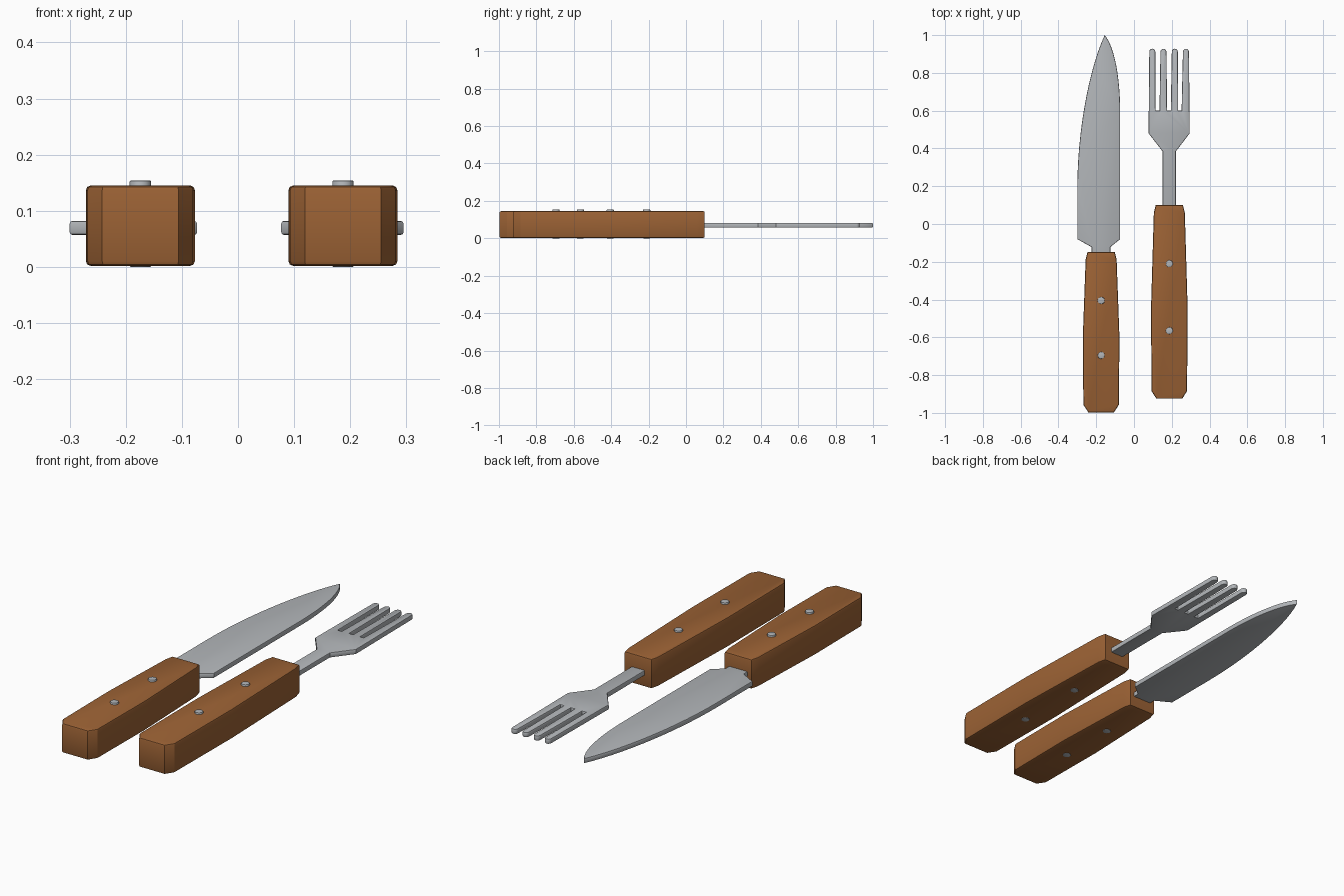
import bpy, bmesh, math
from mathutils import Vector
from mathutils.geometry import interpolate_bezier

if "Cube" in bpy.data.objects:
    bpy.data.objects.remove(bpy.data.objects["Cube"])


def material(name, color):
    m = bpy.data.materials.new(name)
    m.diffuse_color = (*color, 1)
    m.use_nodes = True
    m.node_tree.nodes["Principled BSDF"].inputs["Base Color"].default_value = m.diffuse_color
    return m


WOOD = material("brown wood", (0.33, 0.122, 0.035))
STEEL = material("grey steel", (0.45, 0.47, 0.49))


def finish(bm, name, mat):
    bmesh.ops.recalc_face_normals(bm, faces=bm.faces)
    me = bpy.data.meshes.new(name)
    bm.to_mesh(me)
    bm.free()
    me.materials.append(mat)
    ob = bpy.data.objects.new(name, me)
    bpy.context.collection.objects.link(ob)
    bpy.ops.object.select_all(action='DESELECT')
    ob.select_set(True)
    bpy.context.view_layer.objects.active = ob
    bpy.ops.object.shade_smooth_by_angle(angle=math.radians(30))
    return ob


def slab(name, outline, z0, z1, bevel, mat):
    """Extrude an outline upward and round its top and bottom rims."""
    bm = bmesh.new()
    face = bm.faces.new([bm.verts.new((x, y, z0)) for x, y in outline])
    ext = bmesh.ops.extrude_face_region(bm, geom=[face], use_keep_orig=True)
    top = [v for v in ext["geom"] if isinstance(v, bmesh.types.BMVert)]
    bmesh.ops.translate(bm, verts=top, vec=(0, 0, z1 - z0))
    bmesh.ops.recalc_face_normals(bm, faces=bm.faces)
    rims = [e for e in bm.edges if abs(e.verts[0].co.z - e.verts[1].co.z) < 1e-6]
    bmesh.ops.bevel(bm, geom=rims, offset=bevel, segments=2, profile=0.5,
                    affect='EDGES', clamp_overlap=True)
    return finish(bm, name, mat)


def curve(a, b, c, d, n=14):
    pts = interpolate_bezier(*[Vector((*p, 0)) for p in (a, b, c, d)], n)
    return [(p.x, p.y) for p in pts]


def handle(name, cx, y0, y1, y_wide):
    half = [(0.068, y0), (0.094, y0 + 0.04), (0.097, y_wide),
            (0.082, y1 - 0.04), (0.072, y1)]
    outline = [(cx + x, y) for x, y in half] + [(cx - x, y) for x, y in reversed(half)]
    slab(name, outline, 0.002, 0.145, 0.008, WOOD)


def rivet(name, x, y):
    ring = [(x + 0.019 * math.cos(i * math.tau / 12),
             y + 0.019 * math.sin(i * math.tau / 12)) for i in range(12)]
    slab(name, ring, 0.0, 0.154, 0.002, STEEL)


# Handles and their rivets
handle("knife_handle", -0.174, -0.997, -0.148, -0.6)
handle("fork_handle", 0.187, -0.925, 0.10, -0.45)
for i, (x, y) in enumerate([(-0.174, -0.405), (-0.174, -0.695)]):
    rivet(f"knife_rivet_{i + 1}", x, y)
for i, (x, y) in enumerate([(0.187, -0.21), (0.187, -0.565)]):
    rivet(f"fork_rivet_{i + 1}", x, y)

# Knife blade: short tang, shoulders, curved edge and spine meeting at the tip
edge = curve((-0.073, 0.60), (-0.075, 0.79), (-0.105, 0.94), (-0.155, 1.0))
spine = curve((-0.155, 1.0), (-0.235, 0.83), (-0.30, 0.50), (-0.30, 0.19))
blade = [(-0.225, -0.20), (-0.125, -0.20), (-0.125, -0.122), (-0.073, -0.08)]
blade += edge + spine[1:] + [(-0.30, -0.08), (-0.225, -0.122)]
slab("knife_blade", blade, 0.057, 0.082, 0.005, STEEL)

# Fork head: neck, shoulders and four round-tipped tines
head = [(0.151, 0.05), (0.222, 0.05), (0.222, 0.385), (0.295, 0.48)]
tines = [(0.275, 0.252, 0.295), (0.216, 0.195, 0.234),
         (0.156, 0.135, 0.175), (0.097, 0.077, 0.114)]
for i, (cx, left, right) in enumerate(tines):
    if i:
        head.append((right, 0.60))
    head += [(cx + 0.016 * math.cos(a * math.pi / 6),
              0.912 + 0.016 * math.sin(a * math.pi / 6)) for a in range(7)]
    head.append((left, 0.60 if i < 3 else 0.48))
head.append((0.151, 0.385))
slab("fork_head", head, 0.057, 0.082, 0.005, STEEL)
